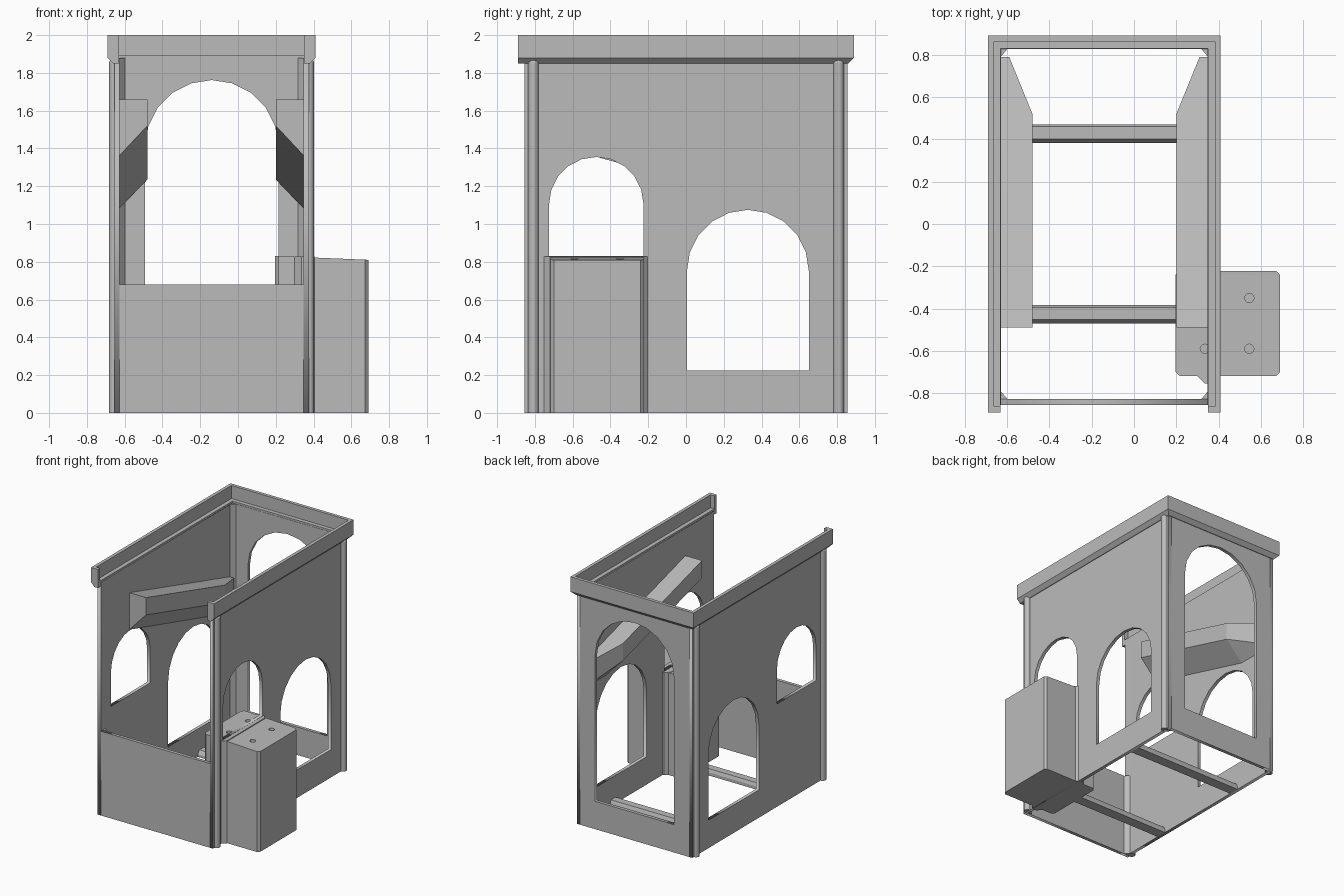
import bpy, bmesh, math
from mathutils import Matrix, Vector

cube = bpy.data.objects.get("Cube")
if cube:
    bpy.data.objects.remove(cube, do_unlink=True)

grey = bpy.data.materials.new("plain grey")
grey.use_nodes = True
COL = (0.5, 0.5, 0.5, 1)
grey.diffuse_color = COL
grey.node_tree.nodes["Principled BSDF"].inputs["Base Color"].default_value = COL

MID = -0.14                 # centre line of the booth in x
WX, WY = 0.515, 0.855       # outer half sizes of the walls
T = 0.027                   # wall thickness
TOP = 1.88


def finish(name, bm):
    bmesh.ops.recalc_face_normals(bm, faces=bm.faces)
    me = bpy.data.meshes.new(name)
    bm.to_mesh(me)
    bm.free()
    me.materials.append(grey)
    ob = bpy.data.objects.new(name, me)
    bpy.context.collection.objects.link(ob)
    return ob


def loft(name, rings):
    """Skin between matching rings of points and cap both ends."""
    bm = bmesh.new()
    loops = [[bm.verts.new(p) for p in ring] for ring in rings]
    n = len(loops[0])
    for a, b in zip(loops, loops[1:]):
        for i in range(n):
            j = (i + 1) % n
            bm.faces.new((a[i], a[j], b[j], b[i]))
    bm.faces.new(loops[0])
    bm.faces.new(loops[-1])
    return finish(name, bm)


def prism(name, outline, z0, z1):
    return loft(name, [[(x, y, z) for x, y in outline] for z in (z0, z1)])


def rect(x0, x1, y0, y1):
    return [(x0, y0), (x1, y0), (x1, y1), (x0, y1)]


def cut_corners(x0, x1, y0, y1, c):
    return [(x0 + c, y0), (x1 - c, y0), (x1, y0 + c), (x1, y1 - c),
            (x1 - c, y1), (x0 + c, y1), (x0, y1 - c), (x0, y0 + c)]


def arch(u0, u1, base, top):
    """Opening with a half-round head of ten segments."""
    r, c = (u1 - u0) / 2, (u0 + u1) / 2
    head = [(c + r * math.cos(math.pi * i / 10), top - r + r * math.sin(math.pi * i / 10))
            for i in range(11)]
    return [(u0, base), (u1, base)] + head


def wall(name, loops, axis, pos):
    """Plate with openings, standing upright and facing along the axis."""
    cu = bpy.data.curves.new(name, 'CURVE')
    cu.dimensions, cu.fill_mode, cu.extrude = '2D', 'BOTH', T / 2
    for pts in loops:
        sp = cu.splines.new('POLY')
        sp.points.add(len(pts) - 1)
        for p, (u, v) in zip(sp.points, pts):
            p.co = (u, v, 0, 1)
        sp.use_cyclic_u = True
    tmp = bpy.data.objects.new(name + "_outline", cu)
    bpy.context.collection.objects.link(tmp)
    dg = bpy.context.evaluated_depsgraph_get()
    bm = bmesh.new()
    bm.from_mesh(tmp.evaluated_get(dg).to_mesh())
    bpy.data.objects.remove(tmp, do_unlink=True)
    bmesh.ops.remove_doubles(bm, verts=bm.verts, dist=1e-5)
    turn = Matrix.Rotation(math.pi / 2, 4, 'X')
    if axis == 'x':
        turn = Matrix.Rotation(math.pi / 2, 4, 'Z') @ turn
    shift = Vector((pos, 0, 0)) if axis == 'x' else Vector((0, pos, 0))
    bm.transform(Matrix.Translation(shift) @ turn)
    return finish(name, bm)


# Walls: two arched sides, a tall arched back and a low front
side_loops = [rect(-WY, WY, 0, TOP), arch(-0.725, -0.225, 0.83, 1.355),
              arch(0.005, 0.65, 0.225, 1.075)]
for s, label in ((1, "left"), (-1, "right")):
    wall(label + "_wall", side_loops, 'x', MID + s * (WX - T / 2))
inner = WX - T
wall("back_wall", [rect(MID - inner, MID + inner, 0, TOP),
                   arch(-0.492, 0.214, 0.225, 1.762)], 'y', WY - T / 2)
wall("front_wall", [rect(MID - inner, MID + inner, 0, 0.68)], 'y', -WY + T / 2)

# Corner trim: round strips outside, slanted fillets inside
for s, side in ((1, "left"), (-1, "right")):
    for f, end in ((1, "back"), (-1, "front")):
        cx, cy = MID + s * WX, f * 0.808
        ring = [(math.cos(math.tau * i / 16) * 0.028, math.sin(math.tau * i / 16) * 0.028)
                for i in range(16)]
        post = loft(f"{end}_{side}_corner_strip",
                    [[(cx + x * k, cy + y * k, z) for x, y in ring]
                     for k, z in ((1, 0), (1, 1.855), (0.7, 1.872), (0.3, 1.88))])
        for p in post.data.polygons:
            p.use_smooth = abs(p.normal.z) < 0.1
        ix, iy = MID + s * inner, f * (WY - T)
        prism(f"{end}_{side}_fillet",
              [(ix, iy), (ix - s * 0.03, iy), (ix, iy - f * 0.035)],
              0, TOP if f > 0 else 0.68)

# Cornice: a U of lofted profile running along side, back, side
profile = [(0.49, 1.85), (0.52, 1.85), (0.55, TOP), (0.55, 2.0),
           (0.523, 2.0), (0.523, TOP + 0.015), (0.49, TOP + 0.015)]


def station(sx, y, mitre):
    return [(MID + sx * d, y + mitre * (d - 0.55), z) for d, z in profile]


loft("cornice", [station(-1, -0.89, 0), station(-1, 0.89, 1),
                 station(1, 0.89, 1), station(1, -0.89, 0)])
for s, label in ((1, "left"), (-1, "right")):
    prism(label + "_cornice_end",
          rect(*sorted((MID + s * 0.49, MID + s * 0.55)), -0.89, -0.862), TOP, 2.0)

# Sloping brackets, high at the front and tapered at the back
for s, label in ((1, "left"), (-1, "right")):
    def section(y, width, top, low, high):
        wx = MID + s * 0.49
        ix = wx - s * width
        return [(wx, y, top), (ix, y, top), (ix, y, high), (wx, y, low)]
    loft(label + "_sloping_bracket",
         [section(-0.49, 0.15, 1.66, 1.36, 1.52), section(0.52, 0.15, 1.375, 1.08, 1.235),
          section(0.79, 0.04, 1.30, 1.08, 1.12)])

# Floor beams between the side walls
for s, label in ((1, "back"), (-1, "front")):
    y = s * 0.427
    beam = [(y - 0.043, 0), (y + 0.043, 0), (y + 0.043, 0.025), (y + 0.033, 0.05),
            (y - 0.025, 0.05), (y - 0.043, 0.02)]
    loft(label + "_floor_beam", [[(x, v, z) for v, z in beam]
                                 for x in (MID - inner, MID + inner)])

# Counter block through the left wall, its top falling slightly outwards
counter = prism("counter_block", cut_corners(0.197, 0.69, -0.718, -0.222, 0.018), 0, 0.83)
for v in counter.data.vertices:
    if v.co.z > 0.5:
        v.co.z -= 0.02 * max(0, v.co.x - 0.40) / 0.29
bm = bmesh.new()
bm.from_mesh(counter.data)
bmesh.ops.triangulate(bm, faces=[f for f in bm.faces if f.normal.z > 0.5])
bm.to_mesh(counter.data)
bm.free()
prism("counter_flange", cut_corners(0.30, 0.406, -0.755, -0.2, 0.035), 0, 0.829)

# Four shallow round sockets in the counter top
for part in (counter, bpy.data.objects["counter_flange"]):
    for x in (0.335, 0.545):
        for y in (-0.59, -0.35):
            bm = bmesh.new()
            bmesh.ops.create_cone(bm, cap_ends=True, segments=16, radius1=0.022, radius2=0.022,
                                  depth=0.1, matrix=Matrix.Translation((x, y, 0.84)))
            cutter = finish("socket_cutter", bm)
            mod = part.modifiers.new("socket", 'BOOLEAN')
            mod.object, mod.operation, mod.solver = cutter, 'DIFFERENCE', 'EXACT'
            bpy.context.view_layer.objects.active = part
            bpy.ops.object.modifier_apply(modifier=mod.name)
            bpy.data.objects.remove(cutter, do_unlink=True)
